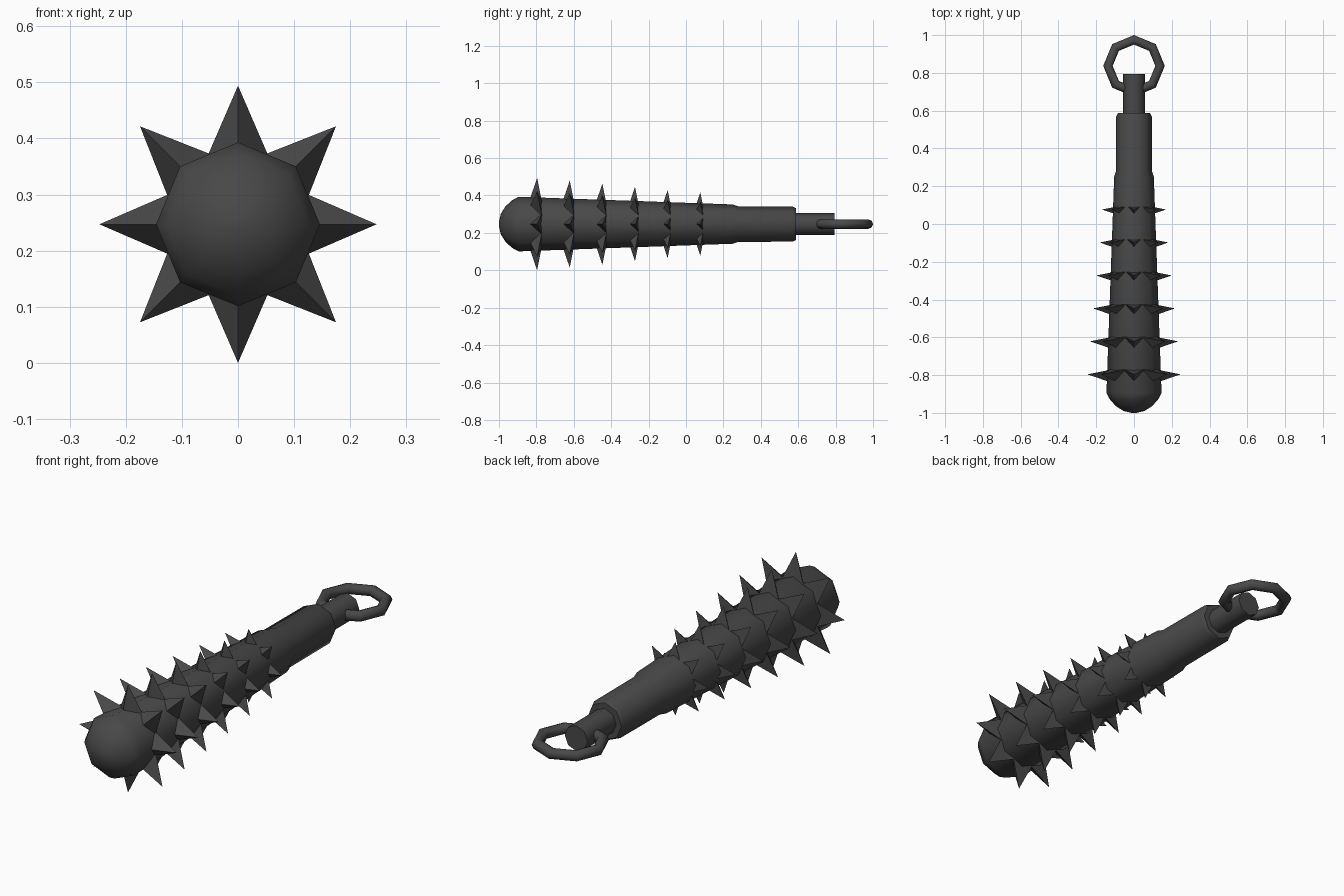
import bpy, bmesh, math
from mathutils import Vector

if "Cube" in bpy.data.objects:
    bpy.data.objects.remove(bpy.data.objects["Cube"])

CZ = 0.247   # height of the long axis
SIDES = 8

mat = bpy.data.materials.new("dark iron grey")
mat.diffuse_color = (0.065, 0.065, 0.065, 1)
mat.use_nodes = True
mat.node_tree.nodes["Principled BSDF"].inputs["Base Color"].default_value = mat.diffuse_color


def finish(name, bm, smooth):
    bmesh.ops.recalc_face_normals(bm, faces=bm.faces[:])
    me = bpy.data.meshes.new(name)
    bm.to_mesh(me)
    bm.free()
    me.materials.append(mat)
    ob = bpy.data.objects.new(name, me)
    bpy.context.collection.objects.link(ob)
    if smooth:
        bpy.ops.object.select_all(action='DESELECT')
        ob.select_set(True)
        bpy.context.view_layer.objects.active = ob
        bpy.ops.object.shade_smooth_by_angle(angle=math.radians(50))
    return ob


def lathe(name, profile):
    """Eight-sided turned part along y from (y, radius) pairs, with closed ends."""
    bm = bmesh.new()
    rings = []
    for y, r in profile:
        rings.append([bm.verts.new((r * math.sin(2 * math.pi * i / SIDES), y,
                                    CZ + r * math.cos(2 * math.pi * i / SIDES)))
                      for i in range(SIDES)])
    for a, b in zip(rings, rings[1:]):
        for i in range(SIDES):
            j = (i + 1) % SIDES
            bm.faces.new((a[i], a[j], b[j], b[i]))
    bm.faces.new(rings[0])
    bm.faces.new(rings[-1])
    return finish(name, bm, True)


# Domed, tapering club head, running into the narrower grip
lathe("club_body", [(-1.0, 0.012), (-0.99, 0.055), (-0.965, 0.095), (-0.93, 0.127),
                    (-0.895, 0.146), (0.25, 0.105), (0.28, 0.095),
                    (0.57, 0.094), (0.588, 0.085)])
# Thin end rod
lathe("end_rod", [(0.56, 0.058), (0.795, 0.058)])

# Six rings of three-sided spikes, sharp edge towards the head, flat side to the grip
TIPS = (0.247, 0.233, 0.217, 0.199, 0.182, 0.169)
for row, tip in enumerate(TIPS):
    y = -0.796 + 0.1745 * row
    bm = bmesh.new()
    base = tip * 0.46
    d = tip - base
    for i in range(8):
        a = math.pi / 4 * i
        out = Vector((math.sin(a), 0, math.cos(a)))
        side = Vector((math.cos(a), 0, -math.sin(a)))
        mid = Vector((0, y, CZ))
        pts = [mid + out * tip,
               mid + out * base + Vector((0, -0.34 * d, 0)),
               mid + out * base + side * 0.433 * d + Vector((0, 0.2 * d, 0)),
               mid + out * base - side * 0.433 * d + Vector((0, 0.2 * d, 0))]
        t, p, q, r = [bm.verts.new(v) for v in pts]
        for f in ((t, p, q), (t, q, r), (t, r, p), (p, r, q)):
            bm.faces.new(f)
    finish("spike_ring_%d" % (row + 1), bm, False)

# Eight-sided hanging ring
bpy.ops.mesh.primitive_torus_add(major_segments=8, minor_segments=8, major_radius=0.138,
                                 minor_radius=0.025, location=(0, 0.837, CZ))
ring = bpy.context.object
ring.name = "hanging_ring"
ring.data.materials.append(mat)
bpy.ops.object.shade_smooth_by_angle(angle=math.radians(50))
